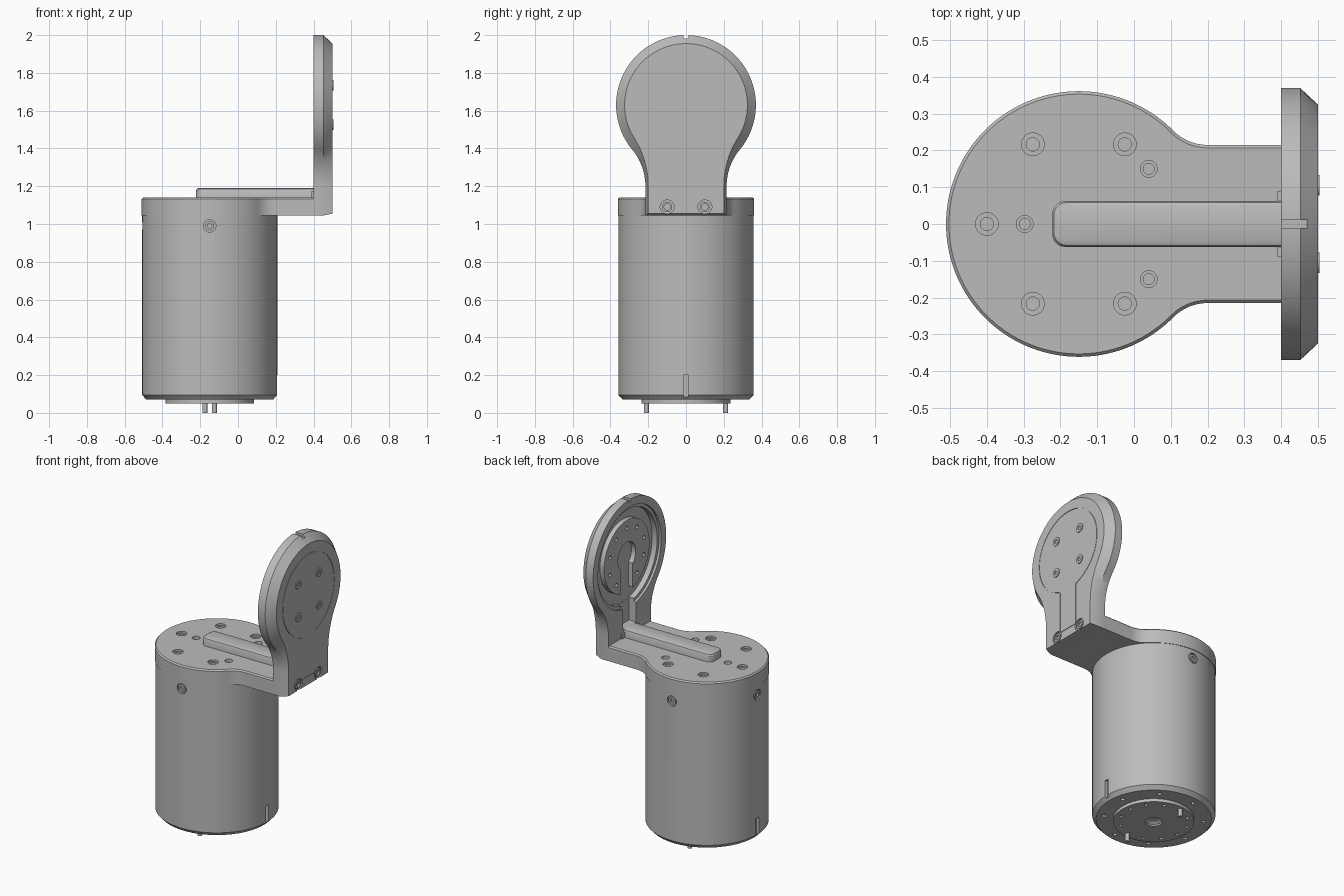
import bpy, bmesh
from math import pi, sin, cos, atan2
from mathutils import Vector

if "Cube" in bpy.data.objects:
    bpy.data.objects.remove(bpy.data.objects["Cube"])

grey = bpy.data.materials.new("machined_grey")
grey.use_nodes = True
grey.diffuse_color = (0.5, 0.5, 0.5, 1)
grey.node_tree.nodes["Principled BSDF"].inputs["Base Color"].default_value = (0.5, 0.5, 0.5, 1)

AXIS = -0.15      # x of the housing axis
HUB = 1.63        # z of the bracket plate centre
X, Y, Z = Vector((1, 0, 0)), Vector((0, 1, 0)), Vector((0, 0, 1))


def loft(bm, layers):
    """Solid skinned through equal-length point loops, capped at both ends."""
    rings = [[bm.verts.new(p) for p in layer] for layer in layers]
    n = len(rings[0])
    for a, b in zip(rings, rings[1:]):
        for i in range(n):
            bm.faces.new((a[i], a[(i + 1) % n], b[(i + 1) % n], b[i]))
    bm.faces.new(rings[0][::-1])
    bm.faces.new(rings[-1])


def lathe(bm, profile, origin, axis, n=24):
    """Solid of revolution from (radius, height) pairs along an axis."""
    q = axis.to_track_quat("Z", "Y")
    loft(bm, [[Vector(origin) + q @ Vector((r * cos(2 * pi * i / n), r * sin(2 * pi * i / n), h))
               for i in range(n)] for r, h in profile])


def box(bm, x, y, z):
    loft(bm, [[(x[0], y[0], k), (x[1], y[0], k), (x[1], y[1], k), (x[0], y[1], k)] for k in z])


def keyhole(r, w, t, length, n=64):
    """Round head blended by fillets into a straight neck along +u."""
    f = (t * t + w * w - r * r) / (2 * (r - w))
    phi = atan2(w + f, t)
    half = [(length, w)]
    for i in range(12):
        a = 1.5 * pi + (phi - pi / 2) * i / 12
        half.append((t + f * cos(a), w + f + f * sin(a)))
    half += [(r * cos(a), r * sin(a)) for a in (phi + (pi - phi) * i / n for i in range(n + 1))]
    return half + [(u, -v) for u, v in half[-2::-1]]


def upright(points, x):
    return [(x, v, HUB - u) for u, v in points]


def finish(name, bm):
    bmesh.ops.recalc_face_normals(bm, faces=bm.faces)
    mesh = bpy.data.meshes.new(name)
    bm.to_mesh(mesh)
    bm.free()
    mesh.materials.append(grey)
    ob = bpy.data.objects.new(name, mesh)
    bpy.context.collection.objects.link(ob)
    return ob


def select(ob):
    bpy.ops.object.select_all(action="DESELECT")
    ob.select_set(True)
    bpy.context.view_layer.objects.active = ob


def carve(ob, bm):
    """Subtract the solids in bm from the object."""
    cutter = finish("cutter", bm)
    cutter.hide_render = True
    mod = ob.modifiers.new("cut", "BOOLEAN")
    mod.operation, mod.solver, mod.object = "DIFFERENCE", "EXACT", cutter
    mod.use_self = True
    select(ob)
    bpy.ops.object.modifier_apply(modifier=mod.name)
    bpy.data.objects.remove(cutter)


def around(count, radius, centre=AXIS, start=0.0):
    return [(centre + radius * cos(start + 2 * pi * i / count),
             radius * sin(start + 2 * pi * i / count)) for i in range(count)]


def bore(r, depth, inner, deep):
    return [(r, -0.02), (r, depth), (inner, depth), (inner, deep)]


# Motor housing with chamfered foot
bm = bmesh.new()
lathe(bm, [(0.335, 0.07), (0.358, 0.095), (0.358, 1.045)], (AXIS, 0, 0), Z, 96)
housing = finish("motor_housing", bm)
bm = bmesh.new()
for side in (-1, 1):
    edge = AXIS + side * 0.36
    box(bm, sorted((edge - side * 0.02, edge + side * 0.02)), (-0.013, 0.013), (0.085, 0.2))
for d in (Y, -Y, -X):
    lathe(bm, bore(0.033, 0.014, 0.012, 0.04), Vector((AXIS, 0, 0.99)) + d * 0.358, -d)
for x, y in around(8, 0.29, start=0.2):
    lathe(bm, [(0.013, -0.02), (0.013, 0.04)], (x, y, 0.07), Z, 12)
carve(housing, bm)

# Screw heads set into the housing sides
bm = bmesh.new()
for d in (Y, -Y, -X):
    lathe(bm, [(0.024, 0), (0.024, 0.016), (0.012, 0.016), (0.012, 0.006)],
          Vector((AXIS, 0, 0.99)) + d * 0.34, d)
finish("housing_screws", bm)

# Output flange and drive pins underneath
bm = bmesh.new()
lathe(bm, [(0.235, 0.05), (0.235, 0.08)], (AXIS, 0, 0), Z, 64)
flange = finish("output_flange", bm)
bm = bmesh.new()
lathe(bm, [(0.05, 0.03), (0.05, 0.06), (0.025, 0.075)], (AXIS, 0, 0), Z)
for x, y in around(12, 0.2, start=0.13):
    lathe(bm, [(0.011, 0.03), (0.011, 0.07)], (x, y, 0), Z, 12)
carve(flange, bm)
bm = bmesh.new()
for side in (-1, 1):
    lathe(bm, [(0.013, 0), (0.013, 0.06)], (AXIS - side * 0.025, side * 0.21, 0), Z, 16)
finish("drive_pins", bm)

# Top cap and horizontal arm in one slab
bm = bmesh.new()
loft(bm, [[(AXIS + u, v, z) for u, v in keyhole(0.361 - c, 0.215 - c, 0.35, 0.56)]
          for z, c in ((1.045, 0), (1.132, 0), (1.14, 0.008))])
cap = finish("top_cap_arm", bm)
bm = bmesh.new()
for x, y in around(6, 0.25)[1:]:
    lathe(bm, bore(0.031, 0.012, 0.018, 0.04), (x, y, 1.14), -Z)
for x, y in ((-0.297, 0), (0.04, 0.15), (0.04, -0.15)):
    lathe(bm, bore(0.023, 0.02, 0.015, 0.05), (x, y, 1.14), -Z)
carve(cap, bm)

# Cable cover along the arm, rounded at its free end
bm = bmesh.new()
layers = []
for z, c in ((1.13, 0), (1.178, 0), (1.186, 0.004), (1.19, 0.012)):
    r, w, tip = 0.035, 0.062 - c, -0.222 + c
    corner = [(tip + r - r * sin(a), w - r + r * cos(a)) for a in (pi / 2 * i / 8 for i in range(9))]
    outline = [(0.402, w)] + corner + [(x, -y) for x, y in corner[::-1]] + [(0.402, -w)]
    layers.append([(x, y, z) for x, y in outline])
loft(bm, layers)
finish("cable_cover", bm)
bm = bmesh.new()
box(bm, (0.39, 0.402), (-0.09, 0.09), (1.13, 1.175))
finish("cover_collar", bm)

# Upright bracket plate with chamfered outer rim
bm = bmesh.new()
outer = keyhole(0.37, 0.215, 0.43, 0.585)
inner = keyhole(0.325, 0.2, 0.43, 0.575)
loft(bm, [upright(outer, 0.4), upright(outer, 0.452), upright(inner, 0.5)])
plate = finish("bracket_plate", bm)
bm = bmesh.new()
lathe(bm, [(0.32, -0.05), (0.32, 0.015), (0.3, 0.015), (0.3, 0.05)], (0.4, 0, HUB), X, 96)
box(bm, (0.35, 0.449), (-0.065, 0.065), (1.19, 1.4))
box(bm, (0.38, 0.52), (-0.012, 0.012), (1.983, 2.05))
for side in (-1, 1):
    lathe(bm, bore(0.037, 0.012, 0.015, 0.04), (0.5, side * 0.1, 1.09), -X)
carve(plate, bm)
bm = bmesh.new()
panel = keyhole(0.262, 0.072, 0.264, 0.522)
loft(bm, [upright(panel, 0.496), upright(panel, 0.52)])
carve(plate, bm)

# Flush outer panel leaving a fine seam
bm = bmesh.new()
panel = keyhole(0.259, 0.069, 0.261, 0.519)
loft(bm, [upright(panel, 0.49), upright(panel, 0.5)])
finish("outer_panel", bm)

# Bracket screws
bm = bmesh.new()
for side in (-1, 1):
    lathe(bm, [(0.027, 0), (0.027, 0.02), (0.016, 0.02), (0.016, 0.01)], (0.478, side * 0.1, 1.09), X)
    for z in (HUB - 0.105, HUB + 0.105):
        lathe(bm, [(0.028, 0), (0.028, 0.015), (0.012, 0.015), (0.012, 0.004)],
              (0.49, side * 0.105, z), X)
finish("bracket_screws", bm)

# Raised bearing disc inside the plate, slotted for the cable
bm = bmesh.new()
lathe(bm, [(0.23, 0.42), (0.23, 0.455)], (0, 0, HUB), X, 64)
disc = finish("bearing_disc", bm)
bm = bmesh.new()
lathe(bm, [(0.09, 0.38), (0.09, 0.48)], (0, 0, HUB), X, 48)
box(bm, (0.38, 0.48), (-0.06, 0.06), (1.3, HUB - 0.03))
for y, u in around(10, 0.18, 0, pi / 10):
    if abs(y) > 0.08 or u > 0:
        lathe(bm, [(0.013, 0.38), (0.013, 0.44)], (0, y, HUB + u), X, 12)
carve(disc, bm)

# Smooth curved walls, keep machined edges crisp
for ob in bpy.data.objects:
    if ob.type == "MESH" and grey.name in ob.data.materials:
        select(ob)
        bpy.ops.object.shade_smooth_by_angle(angle=pi / 6)
